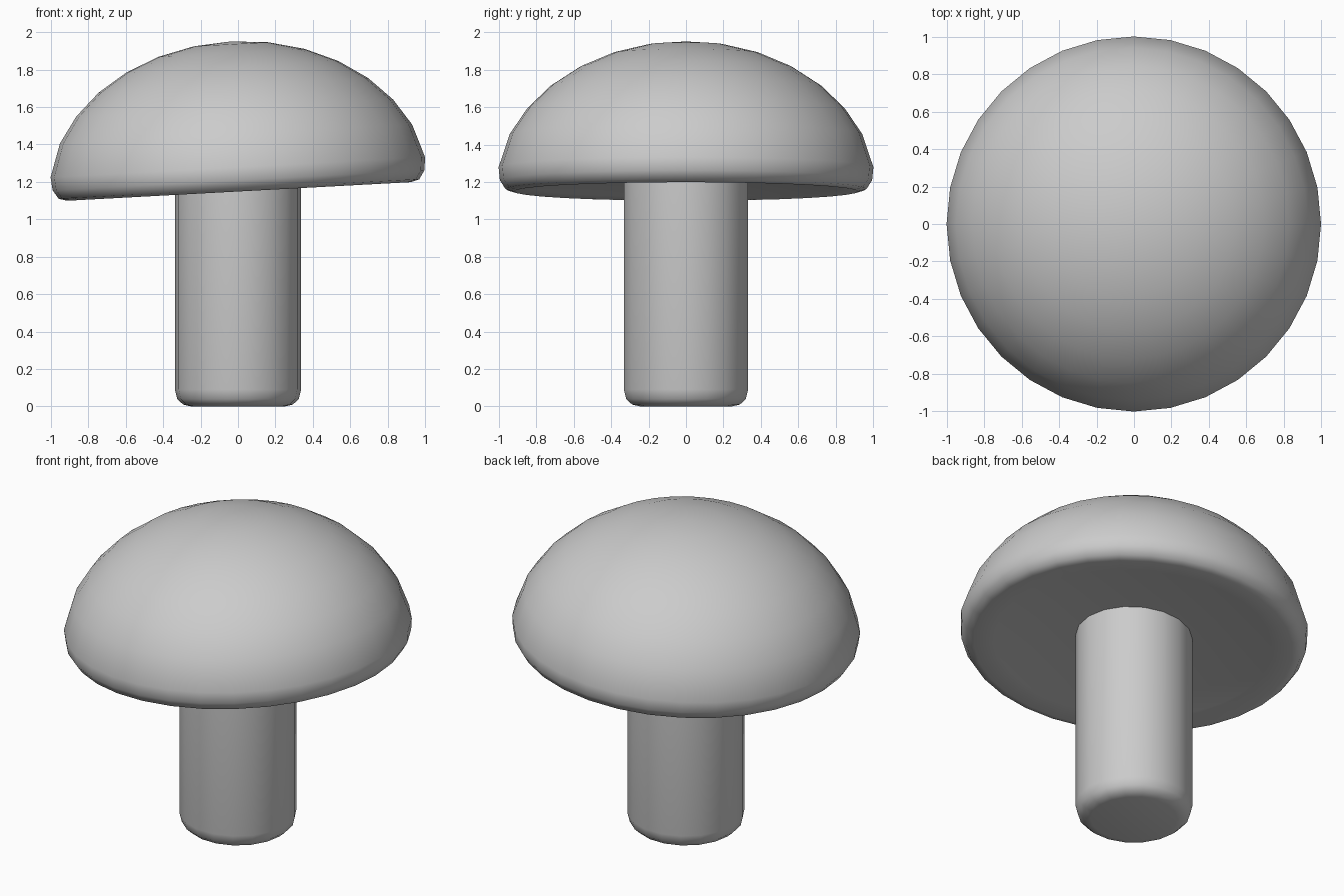
import bpy, bmesh
from math import cos, sin, radians, pi
from mathutils import Matrix

if "Cube" in bpy.data.objects:
    bpy.data.objects.remove(bpy.data.objects["Cube"])


def lathe(name, profile, sides):
    """Spin a bottom-to-top (radius, z) profile about z; radius 0 makes a pole."""
    bm = bmesh.new()
    rings = []
    for r, z in profile:
        n = sides if r > 0 else 1
        rings.append([bm.verts.new((r * cos(2 * pi * i / sides), r * sin(2 * pi * i / sides), z))
                      for i in range(n)])
    for a, b in zip(rings, rings[1:]):
        for i in range(sides):
            j = (i + 1) % sides
            if len(a) == 1:
                bm.faces.new((a[0], b[j], b[i]))
            elif len(b) == 1:
                bm.faces.new((a[i], a[j], b[0]))
            else:
                bm.faces.new((a[i], a[j], b[j], b[i]))
    # flat ends where the profile does not close on the axis
    if len(rings[0]) > 1:
        bm.faces.new(rings[0][::-1])
    if len(rings[-1]) > 1:
        bm.faces.new(rings[-1])
    mesh = bpy.data.meshes.new(name)
    bm.to_mesh(mesh)
    bm.free()
    obj = bpy.data.objects.new(name, mesh)
    bpy.context.collection.objects.link(obj)
    bpy.ops.object.select_all(action='DESELECT')
    obj.select_set(True)
    bpy.context.view_layer.objects.active = obj
    bpy.ops.object.shade_smooth_by_angle(angle=radians(50))
    return obj


# Stem with a rounded foot, its top buried in the cap
lathe("stem", [(0.25, 0), (0.293, 0.01), (0.325, 0.04), (0.337, 0.09), (0.337, 1.24)], 18)

# Cap: shallow hollow underside, rounded lip, flattened half dome, slightly tilted
under = [(0, 0.065), (0.34, 0.055), (0.6, 0.038), (0.8, 0.015)]
lip = [(0.92, 0), (0.965, 0.013), (0.995, 0.06), (1.002, 0.13)]
dome = [(1.02 * cos(pi * k / 16), 0.803 * sin(pi * k / 16)) for k in range(2, 8)]
cap = lathe("cap", under + lip + dome + [(0, 0.803)], 32)
cap.matrix_world = Matrix.Translation((0.006, 0, 1.149)) @ Matrix.Rotation(radians(-3.1), 4, 'Y')
